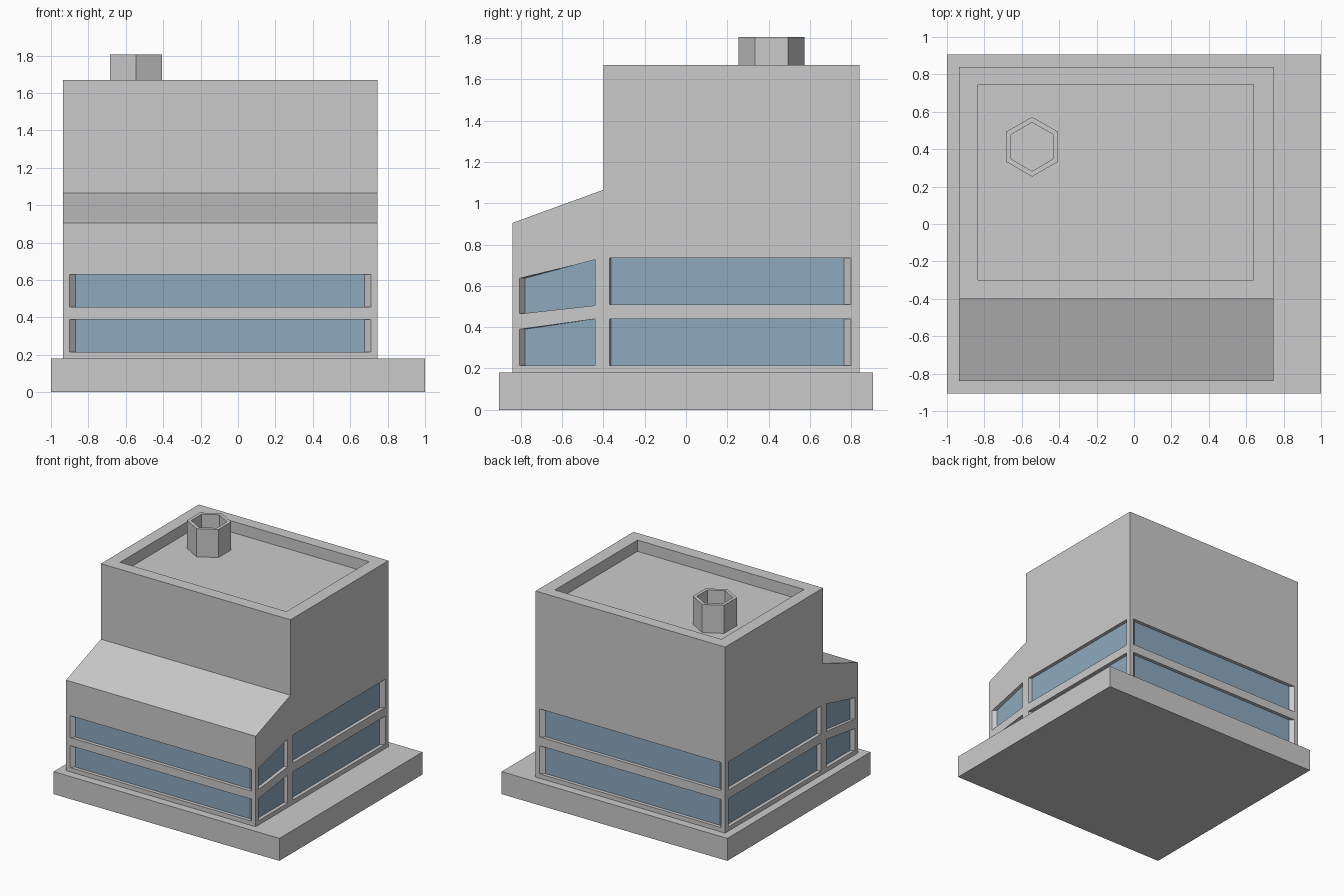
import bpy, bmesh, math
from mathutils import Vector

if "Cube" in bpy.data.objects:
    bpy.data.objects.remove(bpy.data.objects["Cube"])

X0, X1, Y0, Y1 = -0.935, 0.745, -0.84, 0.84   # tower footprint
BASE, TOP, ROOF = 0.18, 1.67, 1.58
DEPTH = 0.03                                  # window recess


def make(name, bm, recalc=True):
    if recalc:
        bmesh.ops.recalc_face_normals(bm, faces=bm.faces[:])
    me = bpy.data.meshes.new(name)
    bm.to_mesh(me)
    bm.free()
    ob = bpy.data.objects.new(name, me)
    bpy.context.collection.objects.link(ob)
    return ob


def loft(bm, a, b):
    """Closed solid between two matching outlines."""
    va, vb = [bm.verts.new(p) for p in a], [bm.verts.new(p) for p in b]
    n = len(va)
    bm.faces.new(va)
    bm.faces.new(vb[::-1])
    for i in range(n):
        bm.faces.new((va[i], vb[i], vb[(i + 1) % n], va[(i + 1) % n]))


def box(bm, x0, x1, y0, y1, z0, z1):
    rect = [(x0, y0), (x1, y0), (x1, y1), (x0, y1)]
    loft(bm, [(x, y, z0) for x, y in rect], [(x, y, z1) for x, y in rect])


# Plinth
bm = bmesh.new()
box(bm, -1, 1, -0.905, 0.905, 0, BASE)
make("plinth", bm)

# Tower with sloped front step
profile = [(Y0, BASE), (Y1, BASE), (Y1, TOP), (-0.40, TOP), (-0.40, 1.065), (Y0, 0.905)]
bm = bmesh.new()
loft(bm, [(X0, y, z) for y, z in profile], [(X1, y, z) for y, z in profile])
tower = make("tower", bm)

# Wall mappings: (along, height, depth into wall) -> position
WALLS = {
    "front": lambda u, z, d: Vector((u, Y0 + d, z)),
    "back": lambda u, z, d: Vector((u, Y1 - d, z)),
    "right": lambda u, z, d: Vector((X1 - d, u, z)),
    "left": lambda u, z, d: Vector((X0 + d, u, z)),
}
# Per window: start, end, splay at start, splay at end,
# bottom at start/end, top at start/end
long_front = [(-0.90, 0.71, 0.03, 0.035, b, b, t, t) for b, t in ((0.215, 0.39), (0.455, 0.63))]
long_back = [(-0.90, 0.71, 0.03, 0.035, b, b, t, t) for b, t in ((0.215, 0.44), (0.51, 0.735))]
side = [(-0.37, 0.80, 0.006, 0.035, b, b, t, t) for b, t in ((0.215, 0.44), (0.51, 0.735))]
side += [(-0.805, -0.44, 0.025, 0.0, 0.215, 0.215, 0.39, 0.44),
         (-0.805, -0.44, 0.025, 0.0, 0.465, 0.505, 0.637, 0.727)]
windows = {"front": long_front, "back": long_back, "right": side, "left": side}

cut, glass = bmesh.new(), bmesh.new()
for wall, specs in windows.items():
    at = WALLS[wall]
    for u0, u1, s0, s1, b0, b1, t0, t1 in specs:
        outer = [at(u0, b0, 0), at(u1, b1, 0), at(u1, t1, 0), at(u0, t0, 0)]
        inner = [at(u0 + s0, b0, DEPTH), at(u1 - s1, b1, DEPTH),
                 at(u1 - s1, t1, DEPTH), at(u0 + s0, t0, DEPTH)]
        loft(cut, [o + (o - i) * 0.4 for o, i in zip(outer, inner)], inner)
        # Pane just in front of the recess back, facing outward
        out = (at(0, 0, 0) - at(0, 0, 1))
        f = glass.faces.new([glass.verts.new(p + out * 0.002) for p in inner])
        f.normal_update()
        if f.normal.dot(out) < 0:
            f.normal_flip()

# Sunken roof inside the parapet
box(cut, -0.835, 0.64, -0.30, 0.745, ROOF, TOP + 0.1)

# Cut all recesses out of the tower
cutter = make("recess_cutter", cut)
cutter.hide_render = True
mod = tower.modifiers.new("recesses", 'BOOLEAN')
mod.operation, mod.solver, mod.object = 'DIFFERENCE', 'EXACT', cutter
bpy.context.view_layer.objects.active = tower
bpy.ops.object.modifier_apply(modifier=mod.name)
bpy.data.objects.remove(cutter)

# Window glass
panes = make("window_glass", glass, recalc=False)
blue = bpy.data.materials.new("glass_blue")
blue.diffuse_color = (0.27, 0.40, 0.52, 1)
blue.use_nodes = True
blue.node_tree.nodes["Principled BSDF"].inputs["Base Color"].default_value = blue.diffuse_color
panes.data.materials.append(blue)

# Hexagonal hollow chimney
bm = bmesh.new()
rings = []
for r, z in ((0.16, ROOF), (0.16, 1.805), (0.13, 1.805), (0.13, ROOF)):
    rings.append([bm.verts.new((-0.545 + r * math.sin(i * math.pi / 3),
                                0.413 + r * math.cos(i * math.pi / 3), z)) for i in range(6)])
for k in range(4):
    a, b = rings[k], rings[(k + 1) % 4]
    for i in range(6):
        j = (i + 1) % 6
        bm.faces.new((a[i], a[j], b[j], b[i]))
make("chimney", bm)
